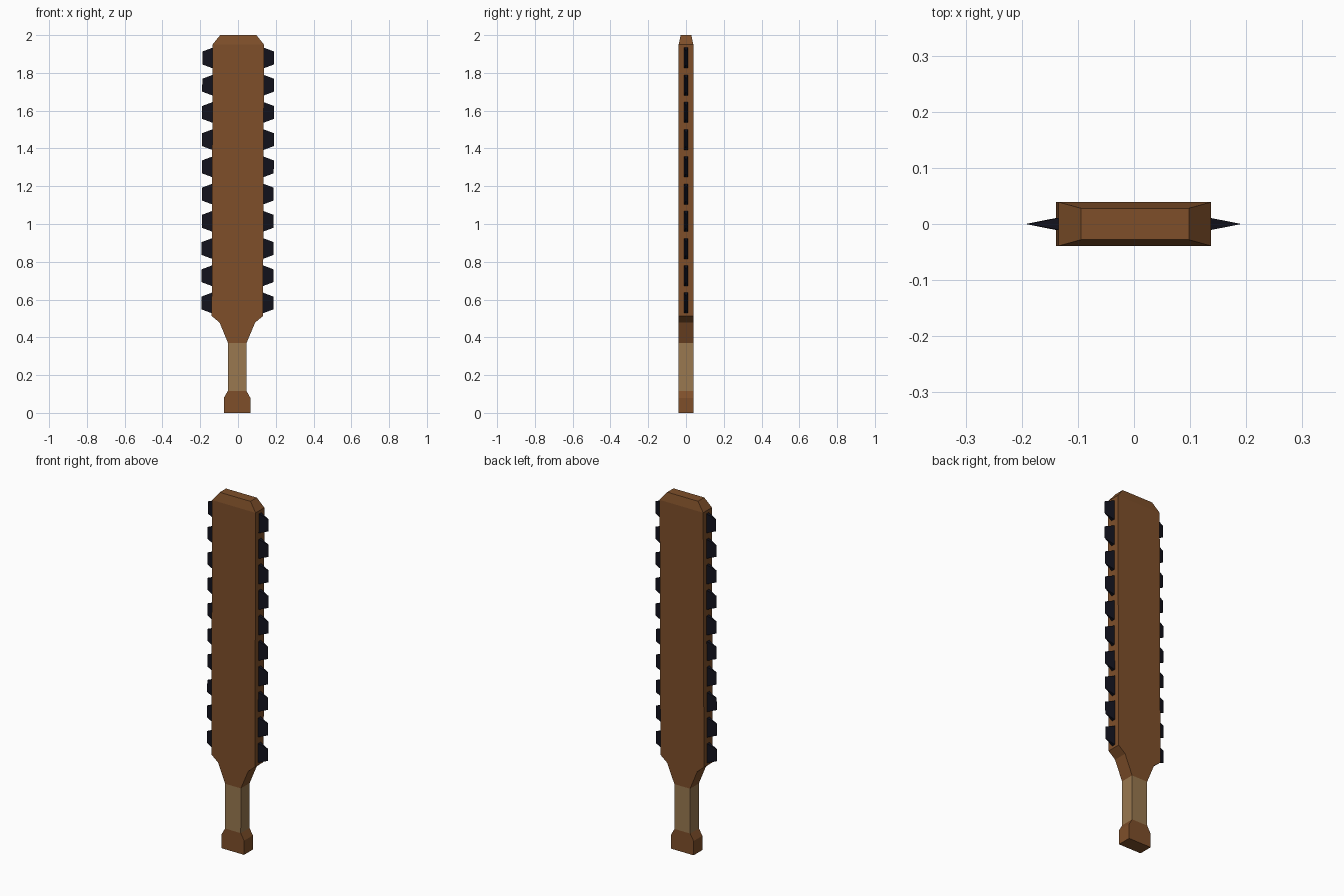
import bpy, bmesh

if "Cube" in bpy.data.objects:
    bpy.data.objects.remove(bpy.data.objects["Cube"])

HALF_DEPTH = 0.039


def material(name, rgb):
    m = bpy.data.materials.new(name)
    m.diffuse_color = (*rgb, 1)
    m.use_nodes = True
    m.node_tree.nodes["Principled BSDF"].inputs["Base Color"].default_value = m.diffuse_color
    return m


wood = material("wood", (0.21, 0.078, 0.023))
wrap = material("wrap", (0.32, 0.19, 0.08))
stone = material("black_stone", (0.006, 0.006, 0.012))


def lean(z):
    # the whole weapon leans very slightly sideways
    return -0.005 + 0.0033 * z


def finish(name, bm, mat):
    for v in bm.verts:
        v.co.x += lean(v.co.z)
    bmesh.ops.recalc_face_normals(bm, faces=bm.faces)
    mesh = bpy.data.meshes.new(name)
    bm.to_mesh(mesh)
    bm.free()
    mesh.materials.append(mat)
    obj = bpy.data.objects.new(name, mesh)
    bpy.context.collection.objects.link(obj)


def loft(name, rings, mat):
    """Stack rectangular rings of (z, half width, half depth)."""
    bm = bmesh.new()
    loops = [[bm.verts.new((sx * hx, sy * hy, z))
              for sx, sy in ((-1, -1), (1, -1), (1, 1), (-1, 1))]
             for z, hx, hy in rings]
    for a, b in zip(loops, loops[1:]):
        for i in range(4):
            j = (i + 1) % 4
            bm.faces.new((a[i], a[j], b[j], b[i]))
    bm.faces.new(loops[0])
    bm.faces.new(loops[-1])
    finish(name, bm, mat)


def teeth(name, side):
    """Column of ten wedge blades, sharp along the outer edge."""
    bm = bmesh.new()
    for i in range(10):
        z = 0.582 + i * 0.1441
        base = [bm.verts.new((side * 0.134, y, z + dz))
                for y, dz in ((-0.011, -0.055), (0.011, -0.055),
                              (0.011, 0.055), (-0.011, 0.055))]
        lo = bm.verts.new((side * 0.19, 0, z - 0.034))
        hi = bm.verts.new((side * 0.19, 0, z + 0.034))
        bm.faces.new(base)
        bm.faces.new((base[0], lo, hi, base[3]))
        bm.faces.new((base[1], base[2], hi, lo))
        bm.faces.new((base[0], base[1], lo))
        bm.faces.new((base[2], base[3], hi))
    finish(name, bm, stone)


# Flared pommel
loft("pommel", [(0, 0.07, HALF_DEPTH), (0.08, 0.07, HALF_DEPTH),
                (0.117, 0.049, HALF_DEPTH)], wood)
# Wrapped grip
loft("grip", [(0.117, 0.049, HALF_DEPTH), (0.37, 0.049, HALF_DEPTH)], wrap)
# Paddle with shoulders and bevelled tip
loft("paddle", [(0.37, 0.049, HALF_DEPTH), (0.478, 0.094, HALF_DEPTH),
                (0.513, 0.136, HALF_DEPTH), (1.95, 0.136, HALF_DEPTH),
                (2.0, 0.096, 0.028)], wood)
# Stone blades along both edges
teeth("right_teeth", 1)
teeth("left_teeth", -1)
